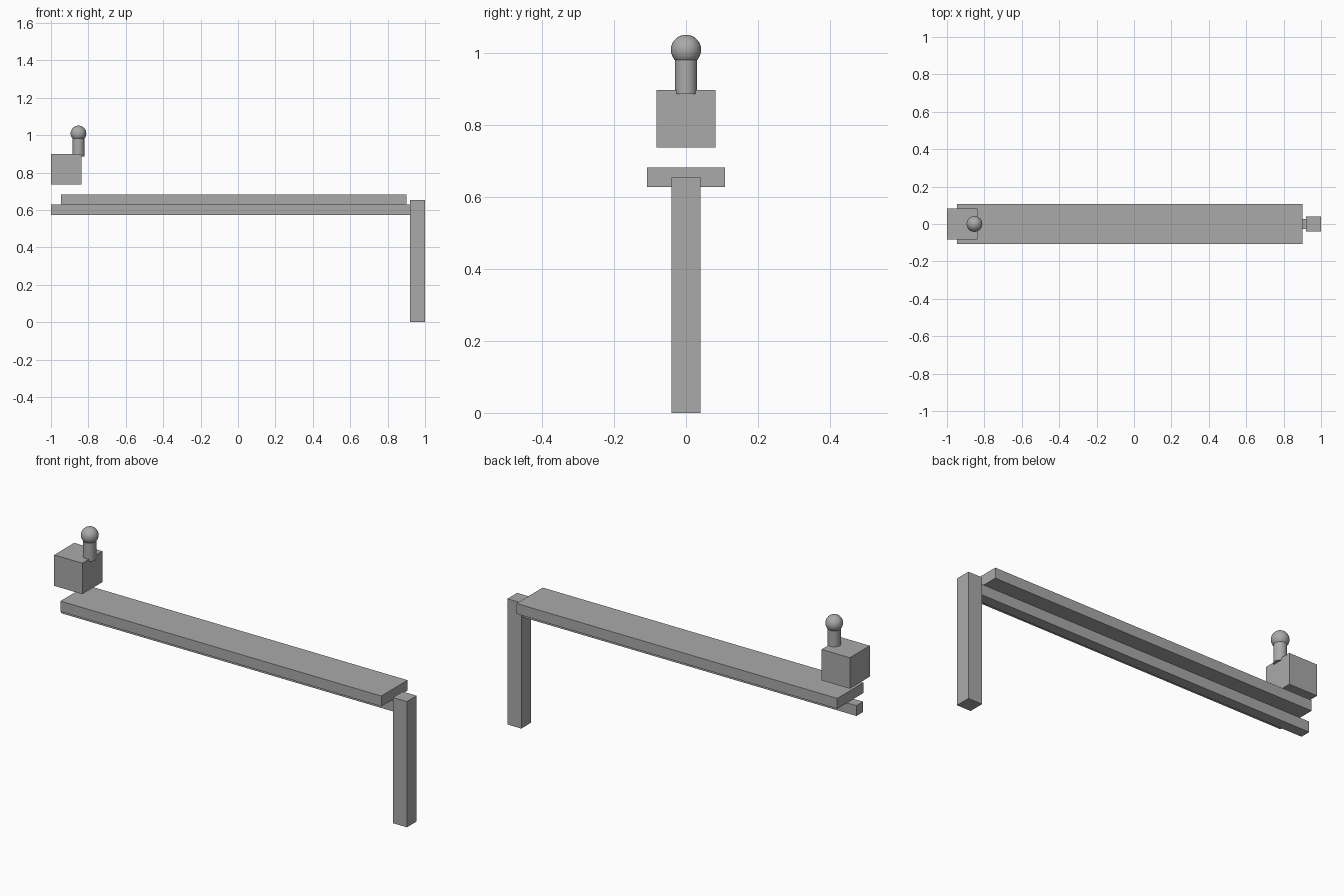
import bpy
from mathutils import Vector

cube = bpy.data.objects.get("Cube")
if cube:
    bpy.data.objects.remove(cube, do_unlink=True)

# Single grey finish
grey = bpy.data.materials.new("plain_grey")
grey.use_nodes = True
colour = (0.4, 0.4, 0.4, 1)
grey.diffuse_color = colour
grey.node_tree.nodes["Principled BSDF"].inputs["Base Color"].default_value = colour


def finish(name, smooth=False):
    obj = bpy.context.object
    obj.name = name
    obj.data.materials.append(grey)
    if smooth:
        bpy.ops.object.shade_smooth_by_angle()
    return obj


def box(name, low, high):
    low, high = Vector(low), Vector(high)
    bpy.ops.mesh.primitive_cube_add(size=1, location=(low + high) / 2)
    obj = finish(name)
    obj.scale = high - low
    bpy.ops.object.transform_apply(location=False, rotation=False, scale=True)
    return obj


# Upright post, support rail and plank
box("post", (0.92, -0.04, 0), (1, 0.04, 0.654))
box("rail", (-1, -0.027, 0.574), (0.92, 0.027, 0.628))
box("plank", (-0.946, -0.108, 0.628), (0.9, 0.108, 0.682))

# Floating block with its overhanging knob
box("block", (-1, -0.082, 0.737), (-0.838, 0.082, 0.898))
knob_x = -0.853
bpy.ops.mesh.primitive_cylinder_add(vertices=32, radius=0.031, depth=0.096,
                                    location=(knob_x, 0, 0.934))
finish("knob_stem", True)
bpy.ops.mesh.primitive_uv_sphere_add(segments=32, ring_count=16, radius=0.042,
                                     location=(knob_x, 0, 1.009))
finish("knob_ball", True)
